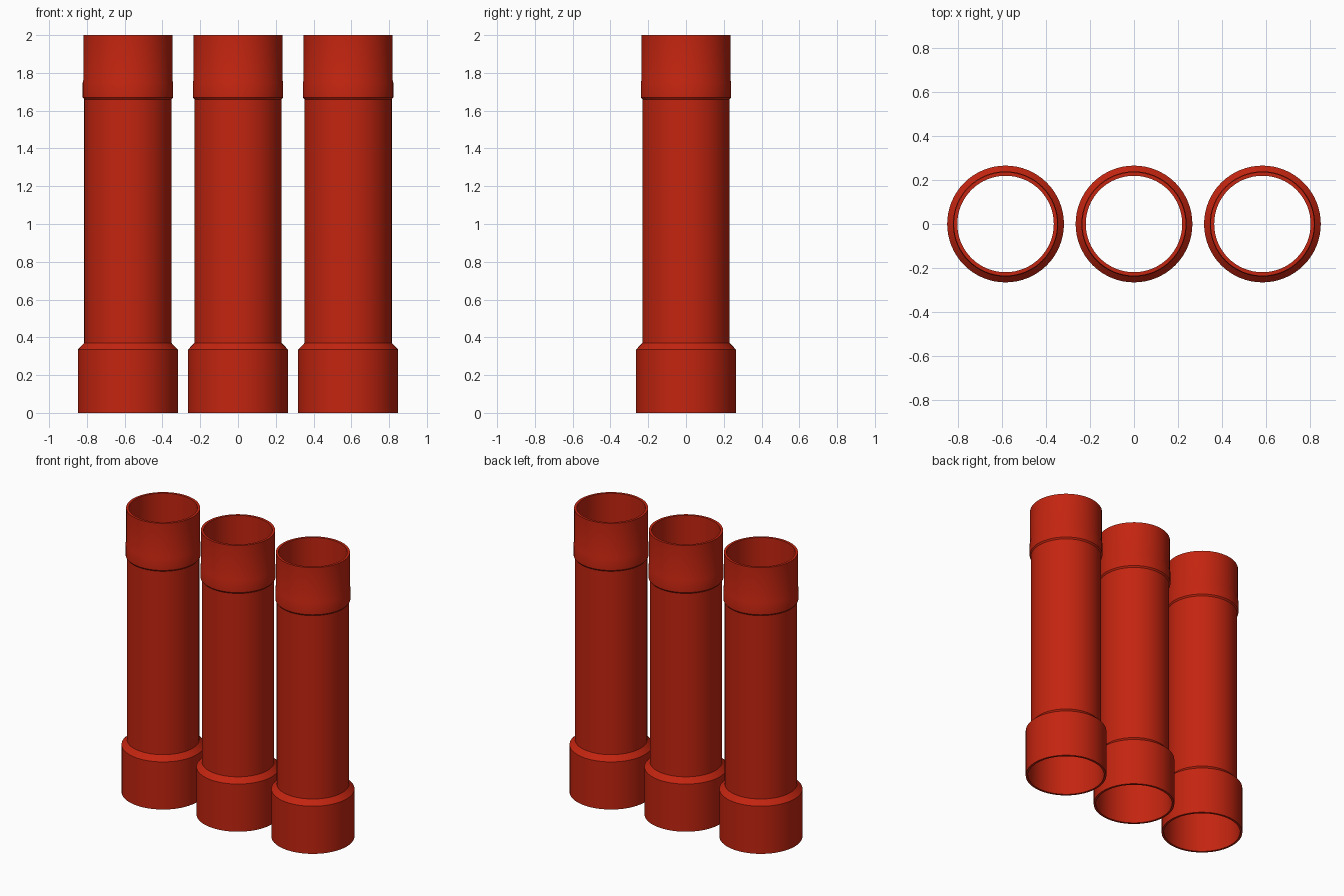
import bpy
import bmesh
import math

if "Cube" in bpy.data.objects:
    bpy.data.objects.remove(bpy.data.objects["Cube"], do_unlink=True)

# One red plastic for all pipes
red = bpy.data.materials.new("red_plastic")
red.use_nodes = True
colour = (0.55, 0.018, 0.005, 1)
red.diffuse_color = colour
red.node_tree.nodes["Principled BSDF"].inputs["Base Color"].default_value = colour

SIDES = 64
SPACING = 0.583

# Closed wall section (radius, height): outside going up, inside going down
WALL = [
    (0.265, 0), (0.265, 0.335), (0.231, 0.37),      # socket and shoulder
    (0.231, 1.66), (0.239, 1.67),                   # shaft and collar lip
    (0.239, 1.75), (0.236, 1.76), (0.236, 2),       # collar
    (0.219, 2), (0.219, 0.37), (0.25, 0.335), (0.25, 0),  # bore
]


def make_pipe(name, x):
    bm = bmesh.new()
    rings = []
    for radius, z in WALL:
        rings.append([
            bm.verts.new((radius * math.cos(a), radius * math.sin(a), z))
            for a in (math.tau * i / SIDES for i in range(SIDES))
        ])
    # Join neighbouring rings, the last back to the first
    for k, low in enumerate(rings):
        high = rings[(k + 1) % len(rings)]
        for i in range(SIDES):
            j = (i + 1) % SIDES
            bm.faces.new((low[i], low[j], high[j], high[i]))
    bmesh.ops.recalc_face_normals(bm, faces=bm.faces)
    mesh = bpy.data.meshes.new(name)
    bm.to_mesh(mesh)
    bm.free()
    mesh.materials.append(red)
    pipe = bpy.data.objects.new(name, mesh)
    pipe.location.x = x
    bpy.context.collection.objects.link(pipe)
    bpy.ops.object.select_all(action="DESELECT")
    pipe.select_set(True)
    bpy.context.view_layer.objects.active = pipe
    bpy.ops.object.shade_smooth_by_angle(angle=math.radians(30))


# Row of three pipes
for name, step in (("right_pipe", -1), ("middle_pipe", 0), ("left_pipe", 1)):
    make_pipe(name, step * SPACING)
